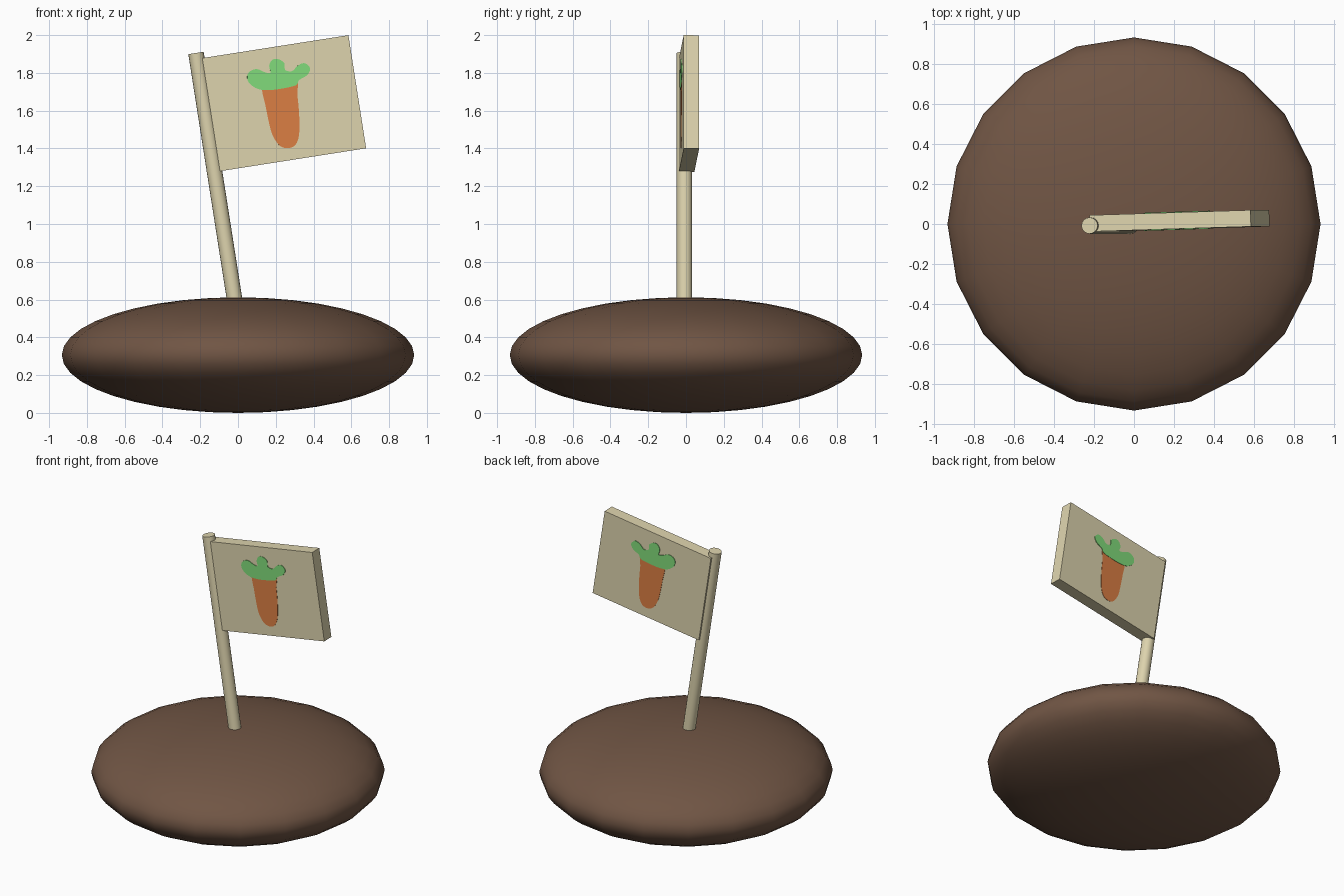
import bpy, bmesh, math
from mathutils import Matrix, Vector

if "Cube" in bpy.data.objects:
    bpy.data.objects.remove(bpy.data.objects["Cube"])

TILT = Matrix.Rotation(math.radians(-8.9), 4, 'Y')      # lean of pole and flag
YAW = Matrix.Translation((0.07, 0.003, 0)) @ Matrix.Rotation(math.radians(1.8), 4, 'Z')
FLAG = TILT @ YAW
FLAG_W, FLAG_LOW, FLAG_TOP, FLAG_T = 0.816, 1.279, 1.885, 0.082


def material(name, rgb):
    lin = [((c / 255 + 0.055) / 1.055) ** 2.4 for c in rgb]
    m = bpy.data.materials.new(name)
    m.diffuse_color = (*lin, 1)
    m.use_nodes = True
    m.node_tree.nodes["Principled BSDF"].inputs["Base Color"].default_value = m.diffuse_color
    return m


soil = material("soil_brown", (112, 85, 68))
wood = material("pale_wood", (222, 212, 174))
orange = material("carrot_orange", (220, 127, 68))
green = material("leaf_green", (130, 220, 123))


def finish(name, bm, mat, matrix, smooth=False):
    bmesh.ops.recalc_face_normals(bm, faces=bm.faces)
    bm.transform(matrix)
    mesh = bpy.data.meshes.new(name)
    bm.to_mesh(mesh)
    bm.free()
    mesh.materials.append(mat)
    ob = bpy.data.objects.new(name, mesh)
    bpy.context.collection.objects.link(ob)
    if smooth:
        bpy.ops.object.select_all(action='DESELECT')
        ob.select_set(True)
        bpy.context.view_layer.objects.active = ob
        bpy.ops.object.shade_smooth_by_angle(angle=math.radians(40))
    return ob


def rounded(points, steps=3):
    """Closed Catmull-Rom outline through the points."""
    pts = [Vector(p) for p in points]
    n, out = len(pts), []
    for i in range(n):
        a, b, c, d = (pts[(i + k) % n] for k in (-1, 0, 1, 2))
        for s in range(steps):
            t = s / steps
            out.append(0.5 * (2 * b + (c - a) * t + (2 * a - 5 * b + 4 * c - d) * t ** 2
                              + (3 * b - a - 3 * c + d) * t ** 3))
    return out


def plate(name, outline, side, height, mat):
    """Thin painted plate on the front (-1) or back (+1) of the flag."""
    bm = bmesh.new()
    y0 = side * (FLAG_T / 2 - 0.001)
    to_flag = FLAG.inverted()
    verts = []
    for x, z in rounded(outline):
        p = to_flag @ Vector((x, 0, z))
        verts.append(bm.verts.new((p.x, y0, p.z)))
    face = bm.faces.new(verts)
    ext = bmesh.ops.extrude_face_region(bm, geom=[face])
    for v in ext["geom"]:
        if isinstance(v, bmesh.types.BMVert):
            v.co.y += side * (height + 0.001)
    finish(name, bm, mat, FLAG)


# Soil mound: flattened sphere
bm = bmesh.new()
bmesh.ops.create_uvsphere(bm, u_segments=20, v_segments=20, radius=1)
finish("soil_mound", bm, soil, Matrix.Translation((0, 0, 0.306))
       @ Matrix.Diagonal((0.933, 0.933, 0.306, 1)), smooth=True)

# Leaning pole
bm = bmesh.new()
low, top = 0.3, 1.917
bmesh.ops.create_cone(bm, cap_ends=True, segments=16, radius1=0.041, radius2=0.041,
                      depth=top - low)
finish("flag_pole", bm, wood, TILT @ Matrix.Translation((0.075, -0.008, (low + top) / 2)),
       smooth=True)

# Flag board
bm = bmesh.new()
bmesh.ops.create_cube(bm, size=1)
finish("flag_board", bm, wood, FLAG
       @ Matrix.Translation((FLAG_W / 2, 0, (FLAG_LOW + FLAG_TOP) / 2))
       @ Matrix.Diagonal((FLAG_W, FLAG_T, FLAG_TOP - FLAG_LOW, 1)))

# Painted carrot on both faces of the flag (front-view x, z)
root = [(.127, 1.767), (.127, 1.703), (.143, 1.634), (.159, 1.555), (.18, 1.475),
        (.217, 1.417), (.26, 1.401), (.302, 1.417), (.323, 1.475), (.323, 1.581),
        (.313, 1.687), (.302, 1.767)]
leaves = [(.048, 1.783), (.064, 1.809), (.10, 1.82), (.138, 1.804), (.172, 1.80),
          (.164, 1.836), (.18, 1.868), (.212, 1.873), (.244, 1.852), (.249, 1.815),
          (.286, 1.809), (.313, 1.836), (.35, 1.852), (.381, 1.825), (.366, 1.788),
          (.323, 1.762), (.307, 1.735), (.244, 1.719), (.17, 1.709), (.106, 1.714),
          (.058, 1.746)]
for side, label in ((-1, "front"), (1, "back")):
    plate("carrot_root_" + label, root, side, 0.002, orange)
    plate("carrot_leaves_" + label, leaves, side, 0.004, green)
